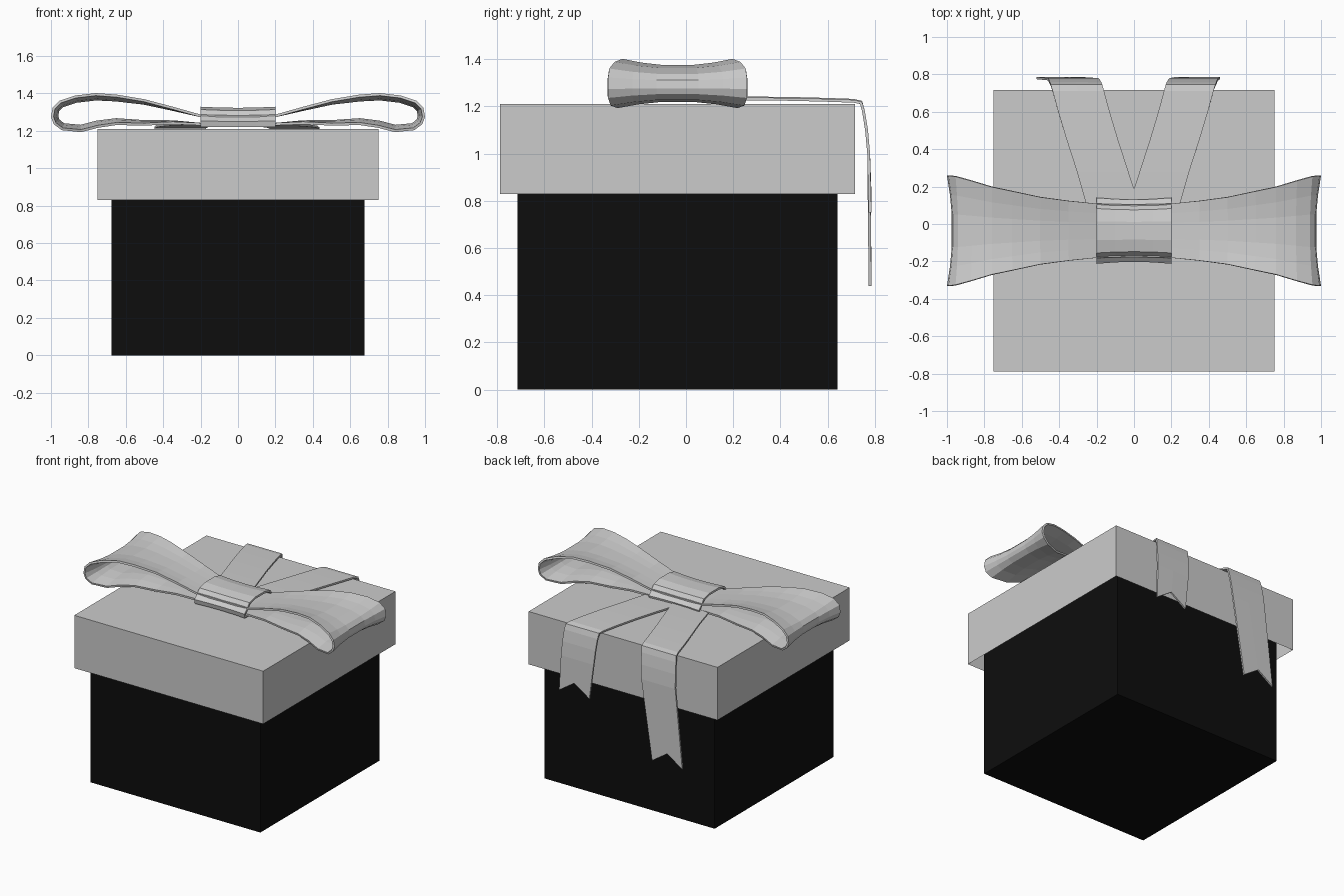
import bpy, bmesh

if "Cube" in bpy.data.objects:
    bpy.data.objects.remove(bpy.data.objects["Cube"])

CY = -0.036  # centre line of box and bow


def mesh_object(name, verts, faces, thickness=0):
    me = bpy.data.meshes.new(name)
    me.from_pydata(verts, [], faces)
    bm = bmesh.new()
    bm.from_mesh(me)
    bmesh.ops.recalc_face_normals(bm, faces=bm.faces)
    bm.to_mesh(me)
    bm.free()
    ob = bpy.data.objects.new(name, me)
    bpy.context.collection.objects.link(ob)
    if thickness:
        mod = ob.modifiers.new("thickness", 'SOLIDIFY')
        mod.thickness = thickness
        mod.offset = 0
    return ob


def sheet(name, rows, thickness, closed=False):
    """Ribbon skinned over equal-length rows of points."""
    n, m = len(rows[0]), len(rows)
    verts = [p for r in rows for p in r]
    faces = []
    for i in range(m if closed else m - 1):
        a, b = i * n, (i + 1) % m * n
        faces += [(a + j, a + j + 1, b + j + 1, b + j) for j in range(n - 1)]
    return mesh_object(name, verts, faces, thickness)


def box(name, hx, hy, z0, z1, open_bottom=False):
    v = [(sx * hx, CY + sy * hy, z) for z in (z0, z1)
         for sx, sy in ((-1, -1), (1, -1), (1, 1), (-1, 1))]
    f = [(i, (i + 1) % 4, (i + 1) % 4 + 4, i + 4) for i in range(4)] + [(4, 5, 6, 7)]
    if not open_bottom:
        f.append((3, 2, 1, 0))
    return mesh_object(name, v, f)


# box body and the open-bottomed lid over it
body = box("box_body", 0.677, 0.677, 0, 1.19)
black = bpy.data.materials.new("black")
black.diffuse_color = (0.004, 0.004, 0.004, 1)
black.use_nodes = True
black.node_tree.nodes["Principled BSDF"].inputs["Base Color"].default_value = black.diffuse_color
body.data.materials.append(black)
box("lid", 0.752, 0.752, 0.83, 1.21, True)

# bow loops: x, z, half width along the ribbon; the middle sags inward
path = [(0.0, 1.275, .14), (0.2, 1.28, .145), (0.35, 1.322, .16), (0.5, 1.362, .18),
        (0.65, 1.387, .212), (0.76, 1.395, .235), (0.87, 1.382, .268), (0.95, 1.355, .29),
        (0.985, 1.32, .295), (0.993, 1.275, .295), (0.98, 1.24, .295), (0.94, 1.21, .285),
        (0.84, 1.2, .255), (0.75, 1.223, .23), (0.65, 1.238, .208), (0.5, 1.235, .18),
        (0.35, 1.242, .16), (0.2, 1.236, .145), (0.0, 1.236, .14)]
ACROSS = (-1, -.65, -.3, .3, .65, 1)
for side, s in (("left", -1), ("right", 1)):
    rows = []
    for i, (x, z, w) in enumerate(path):
        x0, z0, _ = path[max(i - 1, 0)]
        x1, z1, _ = path[min(i + 1, len(path) - 1)]
        tx, tz = x1 - x0, z1 - z0
        d = (tx * tx + tz * tz) ** .5
        row = []
        for v in ACROSS:
            k = 0.028 * (1 - v * v) * min(1, max(0, x - 0.2) / 0.5)
            row.append((s * (x + tz / d * k), CY + v * w, z - tx / d * k))
        rows.append(row)
    sheet("bow_loop_" + side, rows, 0.014)

# knot band, slightly pinched in the middle
band = [(-.165, 1.225), (-.17, 1.25), (-.145, 1.27), (-.115, 1.308), (-.05, 1.322),
        (.05, 1.322), (.115, 1.308), (.145, 1.27), (.17, 1.25), (.165, 1.225)]
rows = []
for y, z in band:
    row = []
    for x in (-.2, -.1, 0, .1, .2):
        k = 1 - .06 * (1 - (x / .2) ** 2)
        row.append((x, CY + y * k, 1.225 + (z - 1.225) * k))
    rows.append(row)
sheet("knot", rows, 0.014, True)

# tails: y, z, inner x, outer x (outer positive); they drape over the back edge
drape = [(-.05, 1.232, -.08, .19), (.11, 1.232, -.025, .247), (.28, 1.232, .03, .295),
         (.45, 1.23, .085, .35), (.6, 1.226, .13, .395), (.71, 1.222, .16, .425),
         (.742, 1.215, .17, .435), (.752, 1.18, .175, .44), (.765, 1.1, .182, .445),
         (.774, 1.0, .19, .45)]
for side, s, z_end, inner, outer in (("left", -1, .44, .28, .52), ("right", 1, .75, .22, .46)):
    spread = 0 if s > 0 else .01
    lift = 0 if s > 0 else .004
    rows = []
    for y, z, a, b in drape:
        h = lift if z > 1.2 else 0
        rows.append([(s * a, y, z + h), (s * (a + b + spread) / 2, y, z + h),
                     (s * (b + spread), y, z + h)])
    # swallow-tail end
    rows.append([(s * inner, .78, z_end), (s * (inner + outer) / 2, .78, z_end + .08),
                 (s * outer, .78, z_end)])
    sheet("tail_" + side, rows, 0.012)
